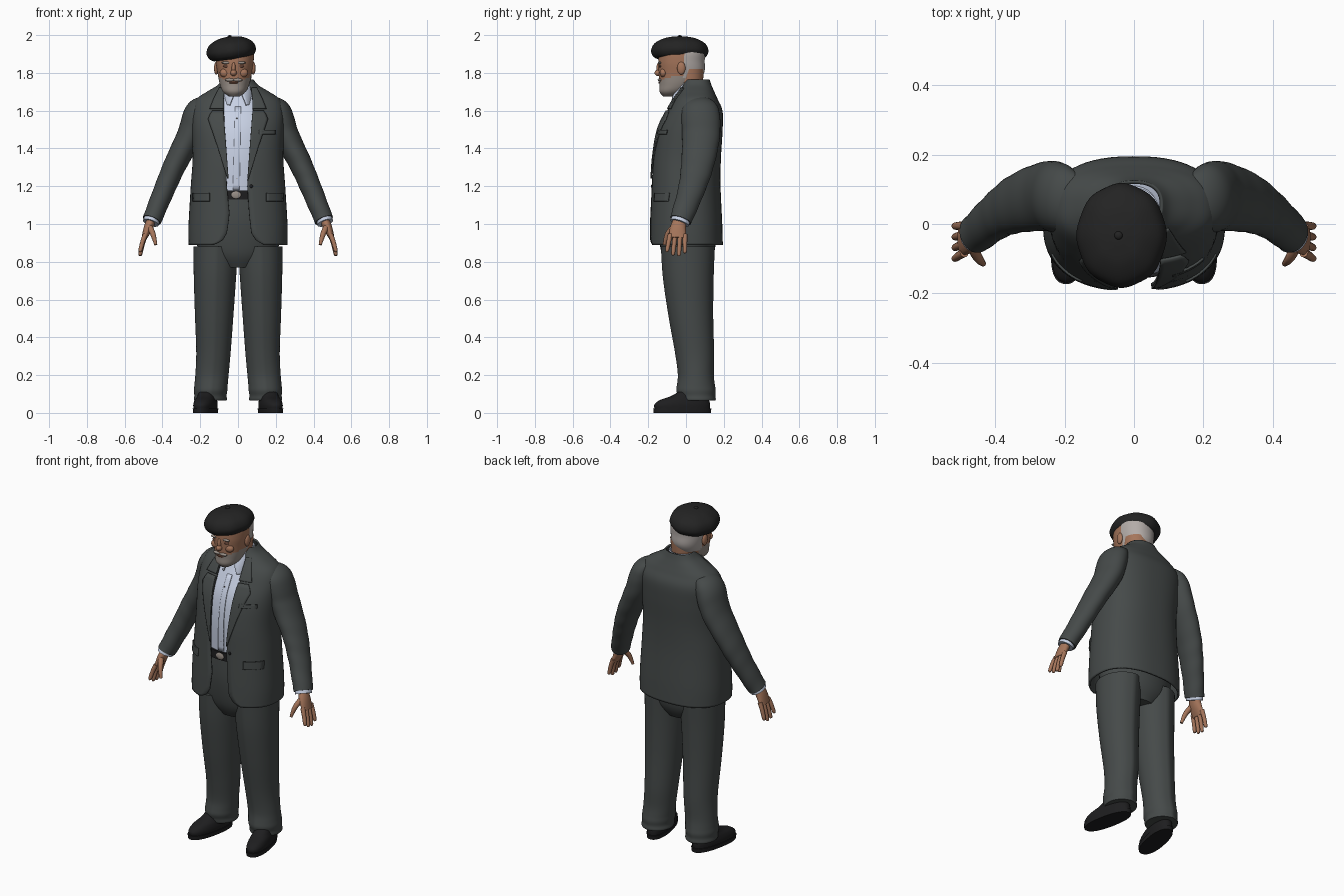
import bpy
import bmesh
from math import acos, copysign, cos, exp, pi, sin, tau
from mathutils import Matrix, Vector

if "Cube" in bpy.data.objects:
    bpy.data.objects.remove(bpy.data.objects["Cube"])

X, Y = Vector((1, 0, 0)), Vector((0, 1, 0))
SIDES = (("left", 1), ("right", -1))


def material(name, red, green, blue):
    mat = bpy.data.materials.new(name)
    mat.use_nodes = True
    mat.diffuse_color = (red, green, blue, 1)
    shader = mat.node_tree.nodes["Principled BSDF"]
    shader.inputs["Base Color"].default_value = (red, green, blue, 1)
    shader.inputs["Roughness"].default_value = 0.8
    return mat


suit = material("suit grey", .06, .068, .067)
cotton = material("pale blue cotton", .58, .64, .78)
felt = material("black felt", .017, .017, .017)
leather = material("black leather", .013, .013, .014)
skin = material("tanned skin", .38, .18, .105)
crease_skin = material("shaded skin", .16, .07, .045)
hair = material("white hair", .45, .41, .39)
beard = material("grey beard", .31, .27, .24)


def spline(keys, steps):
    """Smooth rows passing through every key."""
    rows = []
    for i in range(len(keys) - 1):
        a, b, c, d = (keys[min(max(j, 0), len(keys) - 1)] for j in range(i - 1, i + 3))
        for k in range(steps):
            t = k / steps
            rows.append(tuple(q + t * (r - p + t * (2 * p - 5 * q + 4 * r - s + t * (3 * (q - r) + s - p))) / 2
                              for p, q, r, s in zip(a, b, c, d)))
    return rows + [tuple(keys[-1])]


def lookup(table, z, column):
    """Row of a table at height z, where the given column holds the heights."""
    if z <= table[0][column]:
        return table[0]
    for low, high in zip(table, table[1:]):
        if z <= high[column]:
            t = (z - low[column]) / max(high[column] - low[column], 1e-6)
            return tuple(p + t * (q - p) for p, q in zip(low, high))
    return table[-1]


def rounded(value, power):
    return copysign(abs(value) ** (2 / power), value)


def finish(name, bm, colours, rule=None, place=None, thickness=0, offset=-1):
    if not thickness:
        bmesh.ops.recalc_face_normals(bm, faces=bm.faces)
    if rule:
        for face in bm.faces:
            face.material_index = rule(face.calc_center_median())
    mesh = bpy.data.meshes.new(name)
    if place:
        bm.transform(place)
    bm.to_mesh(mesh)
    bm.free()
    obj = bpy.data.objects.new(name, mesh)
    bpy.context.collection.objects.link(obj)
    for colour in colours:
        mesh.materials.append(colour)
    bpy.ops.object.select_all(action="DESELECT")
    obj.select_set(True)
    bpy.context.view_layer.objects.active = obj
    bpy.ops.object.shade_smooth_by_angle(angle=pi / 4)
    if thickness:
        solid = obj.modifiers.new("thickness", "SOLIDIFY")
        solid.thickness, solid.offset = thickness, offset
    return obj


def bridge(bm, rings, closed):
    for low, high in zip(rings, rings[1:]):
        for k in range(len(low) if closed else len(low) - 1):
            n = (k + 1) % len(low)
            bm.faces.new((low[k], low[n], high[n], high[k]))


def loft(name, keys, colours, steps=5, sides=32, power=2, upright=True, bump=None, gaps=None, **extra):
    """Skin rings (x, y, z, radius, radius); gaps leave the front open."""
    rows, rings, bm = spline(keys, steps), [], bmesh.new()
    last = len(rows) - 1
    for i, row in enumerate(rows):
        centre, (ru, rv), u, v = Vector(row[:3]), row[3:], X, Y
        if not upright:
            t = (Vector(rows[min(i + 1, last)][:3]) - Vector(rows[max(i - 1, 0)][:3])).normalized()
            v = (Y - t * t.dot(Y)).normalized()
            u = v.cross(t)
        start, end = 0, tau
        if gaps:
            gap = lookup(gaps, centre.z, 0)
            start = -acos(min(1, gap[1] / ru) ** (power / 2))
            end = pi + acos(min(1, gap[2] / ru) ** (power / 2))
        ring = []
        for k in range(sides + bool(gaps)):
            a = start + (end - start) * k / sides
            s = 1 + (bump(a, i / last) if bump else 0)
            ring.append(bm.verts.new(centre + u * ru * s * rounded(cos(a), power)
                                     + v * rv * s * rounded(sin(a), power)))
        rings.append(ring)
    bridge(bm, rings, not gaps)
    if not gaps:
        bm.faces.new(rings[0])
        bm.faces.new(rings[-1])
    return finish(name, bm, colours, **extra)


def strip(name, outline, colour, body, power, side=1, lift=.005):
    """Thin plate of rows (z, inner x, outer x) laid on the front of a body."""
    rings, bm = [], bmesh.new()
    bottom, top = outline[0][0], outline[-1][0]
    for i in range(17):
        z, inner, outer = lookup(outline, bottom + (top - bottom) * i / 16, 0)
        _, cy, _, rx, ry = lookup(body, z, 2)
        ring = []
        for k in range(7):
            x = inner + (outer - inner) * k / 6
            depth = max(0, 1 - abs(x / rx) ** power) ** (1 / power)
            ring.append(bm.verts.new((side * x, cy - ry * depth - lift, z)))
        rings.append(ring)
    bridge(bm, rings, False)
    finish(name, bm, [colour], thickness=.007, offset=0)


def ball(name, centre, size, colour, place=None):
    bm = bmesh.new()
    bmesh.ops.create_uvsphere(bm, u_segments=20, v_segments=12, radius=1,
                              matrix=Matrix.Translation(centre) @ Matrix.Diagonal((*size, 1)))
    finish(name, bm, [colour], place=place)


def flip(keys, side):
    return [(side * key[0], *key[1:]) for key in keys]


# Jacket body, open at the front with rounded hem corners
jacket = [(0, 0, .89, .262, .195), (0, 0, 1, .262, .192), (0, 0, 1.2, .25, .183), (0, .005, 1.35, .24, .18),
          (0, .022, 1.5, .245, .172), (0, .045, 1.6, .245, .148), (0, .05, 1.66, .222, .118),
          (0, .055, 1.7, .165, .095), (0, .055, 1.735, .108, .08), (0, .055, 1.765, .082, .07)]
opening = [(.89, .14, .13), (.91, .1, .085), (.95, .072, .06), (1.05, .06, .045), (1.2, .05, .06),
           (1.6, .08, .075), (1.7, .075, .075), (1.765, .05, .05)]
loft("jacket_body", jacket, [suit], steps=6, sides=56, power=2.4, gaps=opening, thickness=.01)
jacket_rows = spline(jacket, 6)

# Lapels, collar and pockets
for label, s in SIDES:
    strip(label + "_lapel", [(1.24, .05, .056), (1.4, .062, .105), (1.56, .074, .16), (1.6, .077, .135)],
          suit, jacket_rows, 2.4, s)
    strip(label + "_collar", [(1.61, .077, .15), (1.66, .076, .13), (1.72, .07, .1)],
          suit, jacket_rows, 2.4, s, .004)
    strip(label + "_pocket_flap", [(1.12, .15, .237), (1.165, .15, .237)], suit, jacket_rows, 2.4, s)
strip("breast_pocket", [(1.475, .11, .2), (1.497, .11, .2)], suit, jacket_rows, 2.4)
ball("jacket_button", (.07, -.181, 1.2), (.009, .005, .009), leather)

# Shirt with placket and collar
shirt = [(0, .01, 1.14, .215, .155), (0, .01, 1.35, .21, .16), (0, .02, 1.5, .21, .15),
         (0, .035, 1.6, .19, .12), (0, .04, 1.66, .13, .095), (0, .04, 1.72, .07, .07)]
loft("shirt", shirt, [cotton])
strip("shirt_placket", [(1.18, -.027, .008), (1.62, -.015, .015)], cotton, spline(shirt, 5), 2, lift=.002)
for i in range(5):
    ball("shirt_button", (-.006, -.152 + .004 * i * i / 2, 1.24 + .08 * i), (.004, .003, .004), beard)
loft("shirt_collar", [(0, .0, 1.63, .078, .096), (0, .015, 1.69, .08, .085), (0, .035, 1.755, .074, .07)],
     [cotton], gaps=[(1.63, .045, .045), (1.69, .02, .02), (1.755, .03, .03)], thickness=.006)

# Belt and trousers
loft("belt", [(0, .003, 1.13, .224, .161), (0, .003, 1.178, .222, .16)], [leather], steps=1, sides=48)
ball("belt_buckle", (-.01, -.158, 1.154), (.026, .006, .02), beard)
loft("trouser_seat", [(0, .01, .77, .11, .1), (0, .01, .85, .205, .14), (0, .005, 1, .226, .158),
                      (0, .005, 1.14, .22, .156)], [suit])


def pressed(a, t):
    ridge = sum(exp(-((a - pi * m) / .13) ** 2) for m in (.5, 1.5))
    return .035 * ridge + .12 * sin(45 * t) * max(0, .25 - t)


leg = [(.146, .06, .065, .085, .092), (.145, .053, .12, .088, .1), (.138, .052, .2, .088, .092),
       (.13, .045, .32, .091, .1), (.126, .025, .52, .102, .115), (.122, .012, .72, .112, .13),
       (.118, .01, .88, .118, .138)]
shoe = [(0, -.02, .022, .055, .15), (0, -.02, .045, .056, .15), (0, -.008, .068, .052, .132),
        (0, .02, .09, .046, .098), (0, .05, .13, .042, .06)]
for label, s in SIDES:
    loft(label + "_trouser_leg", flip(leg, s), [suit], steps=8, sides=48, bump=pressed)
    turn = Matrix.Translation((s * .168, 0, 0)) @ Matrix.Rotation(s * .2, 4, "Z")
    loft(label + "_shoe", shoe, [leather], power=2.3, place=turn)
    loft(label + "_shoe_sole", [(0, -.02, 0, .057, .154), (0, -.02, .024, .059, .157)],
         [leather], steps=1, power=2.3, place=turn)

# Sleeves, cuffs and hands
sleeve = [(.165, .07, 1.645, .035, .07), (.212, .075, 1.595, .068, .1), (.255, .08, 1.47, .068, .1),
          (.335, .06, 1.31, .06, .086), (.395, .025, 1.17, .055, .07), (.456, -.028, 1.02, .05, .058)]
palm = [(.455, -.028, 1.03, .024, .032), (.475, -.042, .98, .024, .042), (.497, -.045, .925, .014, .046)]
thumb = [(.468, -.065, .985, .016, .016), (.45, -.098, .945, .014, .014), (.435, -.115, .89, .008, .008)]
for label, s in SIDES:
    loft(label + "_sleeve", flip(sleeve, s), [suit], steps=8, upright=False,
         bump=lambda a, t: .018 * sin(50 * t + 2 * cos(a)) * t)
    loft(label + "_shirt_cuff", flip([(.45, -.022, 1.04, .042, .05), (.462, -.034, 1.006, .043, .051)], s),
         [cotton], steps=1, upright=False)
    loft(label + "_palm", flip(palm, s), [skin], upright=False, sides=20)
    loft(label + "_thumb", flip(thumb, s), [skin], upright=False, sides=12)
    for i, reach in enumerate((.078, .096, .1, .085)):
        y = -.083 + .026 * i
        finger = [(.49, y, .945, .013, .013), (.505, y * 1.1, .945 - reach / 2, .012, .012),
                  (.517, y * 1.2, .94 - reach, .01, .01), (.519, y * 1.2, .93 - reach, .004, .004)]
        loft(label + "_finger", flip(finger, s), [skin], upright=False, sides=12)

# Neck and head with beard and hair
turned = Matrix.Translation((-.016, 0, 0)) @ Matrix.Rotation(-.05, 4, "Z")


def whiskers(p):
    if p.y > -.005 and p.z > 1.765:
        return 1
    return 2 if p.z < 1.738 + abs(p.x) / 2 and p.y < .01 else 0


loft("neck", [(0, .015, 1.6, .062, .065), (0, .02, 1.7, .064, .066), (0, .02, 1.82, .075, .075)], [skin])
head = [(0, -.085, 1.675, .028, .035), (0, -.07, 1.7, .06, .07), (0, -.043, 1.74, .078, .098),
        (0, -.024, 1.8, .091, .12), (0, -.024, 1.86, .1, .123), (0, -.022, 1.92, .098, .117),
        (0, -.025, 1.96, .06, .07)]
loft("head", head, [skin, hair, beard], steps=7, sides=48, power=2.15, rule=whiskers, place=turned)
ball("nose", (0, -.146, 1.8), (.017, .021, .017), skin, turned)
ball("nose_bridge", (0, -.141, 1.823), (.011, .016, .036), skin, turned)
ball("mouth", (0, -.139, 1.748), (.026, .008, .005), crease_skin, turned)
for label, s in SIDES:
    ball(label + "_eye", (s * .037, -.134, 1.836), (.019, .008, .008), crease_skin, turned)
    ball(label + "_eyebrow", (s * .04, -.137, 1.854), (.025, .01, .007), beard, turned)
    ball(label + "_cheek", (s * .045, -.117, 1.8), (.03, .02, .024), skin, turned)
    ball(label + "_moustache", (s * .02, -.137, 1.763), (.027, .012, .009), beard, turned)
    ball(label + "_ear", (s * .098, -.02, 1.825), (.012, .022, .034), skin, turned)

# Soft cap with eight panels, tilted to one side
tilted = Matrix.Translation((-.038, -.033, 1.934)) @ Matrix.Rotation(-.12, 4, "Y")
cap = [(0, 0, -.062, .096, .112), (0, 0, -.048, .118, .138), (0, 0, -.018, .13, .15),
       (0, 0, .02, .115, .134), (0, 0, .048, .07, .084), (0, 0, .058, .02, .025)]
loft("cap", cap, [felt], steps=6, sides=64, bump=lambda a, t: .012 * cos(8 * a), place=tilted)
ball("cap_nub", (0, 0, .058), (.012, .012, .008), felt, tilted)
